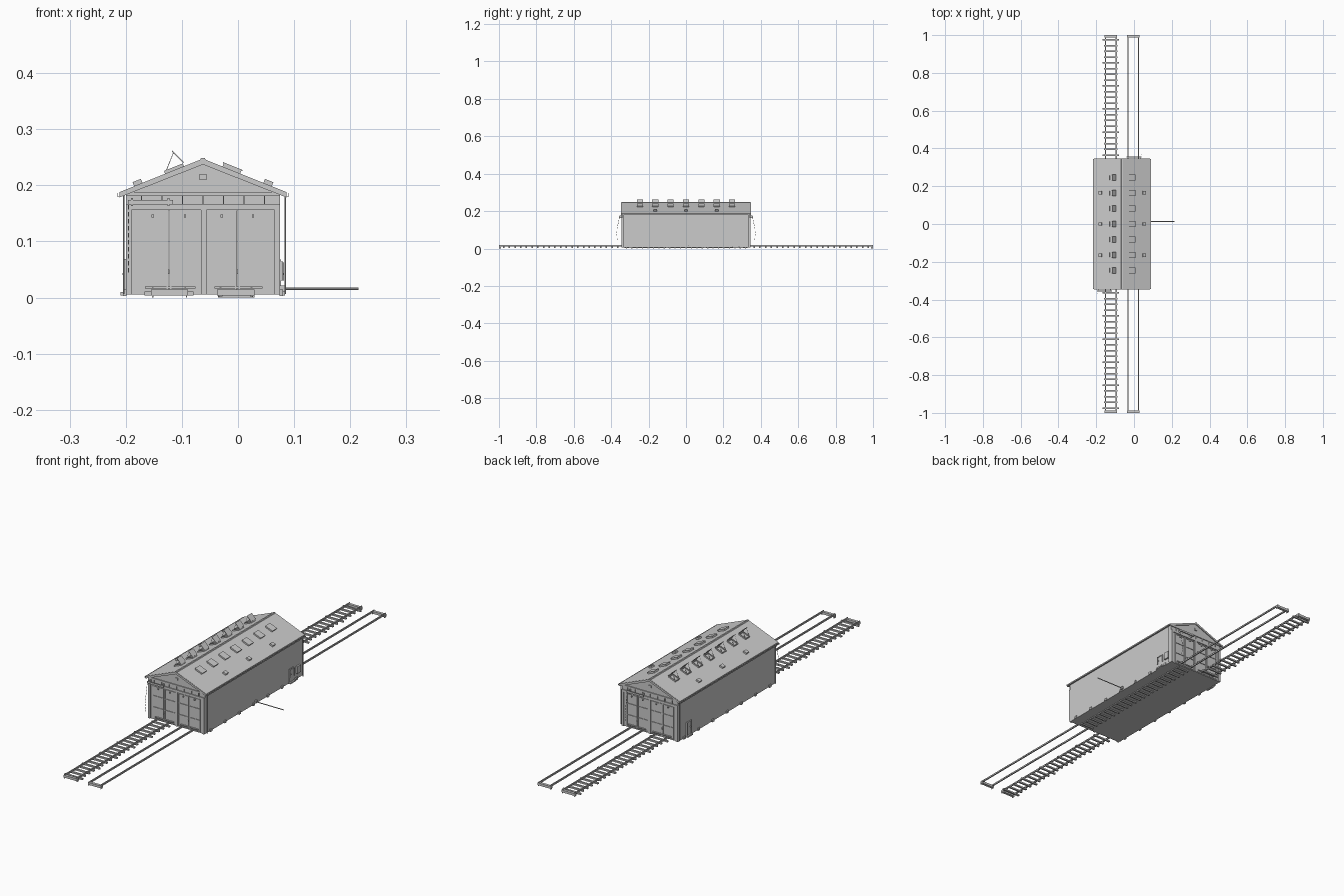
import bpy, bmesh, math
from mathutils import Matrix, Vector

CX = -0.0625                 # ridge line
WX0, WX1, WY = -0.20, 0.075, 0.34
SLOPE = math.atan2(0.06, 0.15)


def add_box(bm, x0, x1, y0, y1, z0, z1, m=None):
    base = Matrix.Translation(((x0+x1)/2, (y0+y1)/2, (z0+z1)/2)) @ Matrix.Diagonal((x1-x0, y1-y0, z1-z0, 1))
    bmesh.ops.create_cube(bm, size=1, matrix=(m @ base) if m else base)


def finish(name, bm):
    bmesh.ops.recalc_face_normals(bm, faces=bm.faces)
    me = bpy.data.meshes.new(name)
    bm.to_mesh(me)
    bm.free()
    ob = bpy.data.objects.new(name, me)
    bpy.context.collection.objects.link(ob)
    return ob


def boxes(name, items):
    bm = bmesh.new()
    for it in items:
        add_box(bm, *it)
    return finish(name, bm)


def prism(name, pts, spans):
    """Extrude an x-z outline along y, once per span."""
    bm = bmesh.new()
    for y0, y1 in spans:
        f = bm.faces.new([bm.verts.new((x, y0, z)) for x, z in pts])
        r = bmesh.ops.extrude_face_region(bm, geom=[f])
        bmesh.ops.translate(bm, vec=(0, y1-y0, 0), verts=[v for v in r['geom'] if isinstance(v, bmesh.types.BMVert)])
    return finish(name, bm)


def rod(bm, a, b, r, n=6):
    a, b = Vector(a), Vector(b)
    d = b - a
    m = Matrix.Translation((a+b)/2) @ d.to_track_quat('Z', 'Y').to_matrix().to_4x4()
    bmesh.ops.create_cone(bm, cap_ends=True, segments=n, radius1=r, radius2=r, depth=d.length, matrix=m)


def on_roof(side, x, y):
    """Frame lying on a roof slope: local x runs down the slope, z is outward."""
    z = 0.247 - abs(x-CX)*math.tan(SLOPE)
    m = Matrix.Translation((x, y, z)) @ Matrix.Rotation(side*SLOPE, 4, 'Y')
    return m @ Matrix.Diagonal((side, 1, 1, 1))


# Floor and walls
boxes("floor", [(WX0, WX1, -WY, WY, 0.005, 0.010)])
boxes("side_walls", [(WX0, WX0+0.006, -WY, WY, 0.006, 0.188), (WX1-0.006, WX1, -WY, WY, 0.006, 0.188)])
boxes("plinth_feet", [(x, x+0.006, y-0.006, y+0.006, 0.003, 0.014)
                      for x in (WX0-0.005, WX1-0.001) for y in [-0.3+0.1*i for i in range(7)]])
ends = [(-WY, -WY+0.006), (WY-0.006, WY)]
prism("gable_walls", [(WX0, 0.155), (WX1, 0.155), (WX1, 0.188), (CX, 0.240), (WX0, 0.188)], ends)
boxes("gate_pillars", [(x0, x1, y0, y1, 0.005, 0.155) for y0, y1 in ends
                       for x0, x1 in ((WX0, -0.18), (-0.066, -0.056), (0.054, WX1))])

# Roof with fascia, ridge cap and gutters
outline = [(-0.211, 0.1845), (-0.211, 0.188), (CX, 0.2475), (0.086, 0.188), (0.086, 0.1845), (CX, 0.243)]
prism("roof", outline, [(-0.345, 0.345)])
fascia = [(x, z-0.006 if i in (0, 4, 5) else z-0.001) for i, (x, z) in enumerate(outline)]
prism("gable_fascia", fascia, [(-0.347, -0.343), (0.343, 0.347)])
prism("ridge_cap", [(CX-0.006, 0.244), (CX-0.003, 0.249), (CX+0.003, 0.249), (CX+0.006, 0.244)], [(-0.345, 0.345)])
bm = bmesh.new()
for x in (-0.2125, 0.0875):
    add_box(bm, x-0.003, x+0.003, -0.345, 0.345, 0.180, 0.181)
    for s in (-1, 1):
        add_box(bm, x+s*0.003-0.0005, x+s*0.003+0.0005, -0.345, 0.345, 0.180, 0.186)
        rod(bm, (x*0.96, s*0.335, 0.182), (x*0.96, s*0.335, 0.006), 0.0015)
finish("gutters_and_pipes", bm)

# Double gates with frames, ribs and hinges on both ends
leaf, trim = [], []
for s in (-1, 1):
    def face(x0, x1, z0, z1, d0, d1):
        a, b = s*(WY+d0), s*(WY+d1)
        return (x0, x1, min(a, b), max(a, b), z0, z1)
    for g0, g1 in ((-0.18, -0.066), (-0.056, 0.054)):
        mid = (g0+g1)/2
        for x0, x1 in ((g0, mid-0.0005), (mid+0.0005, g1)):
            leaf.append(face(x0, x1, 0.006, 0.155, -0.005, 0.0))
            for z in (0.008, 0.058, 0.108, 0.150):
                trim.append(face(x0+0.001, x1-0.001, z, z+0.003, 0, 0.0025))
            for x in (x0+0.001, x1-0.004):
                trim.append(face(x, x+0.003, 0.008, 0.153, 0, 0.0025))
            trim.append(face((x0+x1)/2-0.002, (x0+x1)/2+0.002, 0.143, 0.148, 0, 0.006))
        trim.append(face(mid-0.002, mid+0.001, 0.042, 0.050, 0, 0.006))
        trim.append(face(g0+0.014, g1-0.01, 0.016, 0.020, 0, 0.005))
    # lintel, header band, brackets
    trim.append(face(WX0, WX1, 0.156, 0.166, -0.001, 0.004))
    trim.append(face(WX0, WX1, 0.182, 0.188, -0.001, 0.004))
    for i in range(7):
        x = -0.172 + i*0.0365
        trim.append(face(x-0.001, x+0.001, 0.166, 0.186, 0, 0.004))
    for x in (WX0, -0.066, 0.065):
        trim.append(face(x, x+0.01, 0.005, 0.166, 0, 0.004))
    # gable window frame
    trim.append(face(CX-0.007, CX+0.007, 0.210, 0.219, 0, 0.004))
boxes("gate_leaves", leaf)
boxes("gate_trim", trim)

# Hanging gauge bar with chain: over left track in front, right track behind
bm = bmesh.new()
for s, c, out in ((-1, -0.157, -1), (1, 0.0, 1)):
    y = s*0.355
    add_box(bm, c-0.039, c+0.041, y-0.002, y+0.002, 0.166, 0.174)
    for x in (c-0.032, c+0.033):
        add_box(bm, x-0.002, x+0.002, min(s*WY, y), max(s*WY, y), 0.163, 0.177)
    for i in range(10):
        t = i/10
        yy = s*(0.357 + 0.013*math.sin(t*2.4))
        x = c + out*0.038
        rod(bm, (x, yy, 0.165-0.125*t), (x, yy, 0.157-0.125*t), 0.001)
finish("gauge_bars", bm)

# Roof hatches: closed on right slope, propped open on left; small vents below
rows = [-0.246+0.082*i for i in range(7)]
bm = bmesh.new()
for y in rows:
    m = on_roof(1, -0.012, y)
    add_box(bm, -0.017, 0.017, -0.015, 0.015, -0.002, 0.006, m)
    add_box(bm, -0.019, 0.019, -0.0165, 0.0165, 0.006, 0.008, m)
finish("closed_hatches", bm)
bm = bmesh.new()
for y in rows:
    m = on_roof(-1, -0.113, y)
    for b in ((-0.018, -0.015, -0.015, 0.015), (0.015, 0.018, -0.015, 0.015),
              (-0.018, 0.018, -0.015, -0.012), (-0.018, 0.018, 0.012, 0.015)):
        add_box(bm, *b, -0.002, 0.006, m)
    add_box(bm, -0.015, 0.015, -0.012, 0.012, 0.0005, 0.0015, m)
    lid = Matrix.Translation((-0.107, y, 0.2505)) @ Matrix.Rotation(math.radians(46), 4, 'Y')
    add_box(bm, -0.0145, 0.0145, -0.0165, 0.0165, -0.001, 0.001, lid)
    for s in (-1, 1):
        rod(bm, (-0.128, y+s*0.013, 0.226), (-0.115, y+s*0.013, 0.258), 0.0006, 5)
finish("open_hatches", bm)
bm = bmesh.new()
for y in (-0.165, 0, 0.165):
    for s in (-1, 1):
        m = on_roof(s, CX + s*0.115, y)
        add_box(bm, -0.008, 0.008, -0.009, 0.009, -0.002, 0.008, m)
finish("roof_vents", bm)

# Tracks: rails (I-shape), ties and end beams
bm = bmesh.new()
for x in (-0.152, -0.094, -0.031, 0.024):
    add_box(bm, x-0.0028, x+0.0028, -1, 1, 0.010, 0.0115)
    add_box(bm, x-0.0008, x+0.0008, -1, 1, 0.0115, 0.016)
    add_box(bm, x-0.0016, x+0.0016, -1, 1, 0.016, 0.018)
finish("rails", bm)
ties = []
for s in (-1, 1):
    for i in range(21):
        y, w = s*(0.365+0.0305*i), 0.044 if i % 4 == 0 else 0.036
        ties.append((-0.123-w, -0.123+w, y-0.004, y+0.004, 0.004, 0.0105))
        if i % 2 == 0:
            ties += [(x-0.005, x+0.005, y-0.005, y+0.005, 0.0105, 0.012) for x in (-0.152, -0.094)]
boxes("ties", ties)
beams = []
for c in (-0.122, -0.004):
    for s in (-1, 1):
        y0, y1 = sorted((s*0.988, s*1.0))
        beams.append((c-0.033, c+0.033, y0, y1, 0.004, 0.0145))
        beams += [(c+x-0.001, c+x+0.001, y0, y1, 0, 0.004) for x in (-0.03, 0.03)]
boxes("track_end_beams", beams)

# Inspection pit supports under the right track
pit = [(x-0.003, x+0.003, -0.33, 0.33, 0.002, 0.012) for x in (-0.031, 0.024)]
for i in range(23):
    y = -0.319+0.029*i
    pit.append((-0.036, 0.029, y-0.003, y+0.003, 0.0, 0.006))
boxes("pit_supports", pit)

# Side doors, steps and side pipe
side = []
for x, s in ((WX1, 1), (WX0, -1)):
    def bx(d0, d1, *r):
        a, b = x+s*d0, x+s*d1
        return (min(a, b), max(a, b)) + r
    z0, z1 = (0.03, 0.063) if s > 0 else (0.010, 0.068)
    side += [bx(0, 0.002, 0.252, 0.282, 0.010, 0.068), bx(0, 0.005, 0.250, 0.253, z0, z1),
             bx(0, 0.005, 0.281, 0.284, z0, z1), bx(0, 0.005, 0.250, 0.284, z1-0.002, z1+0.001),
             bx(0, 0.006, 0.257, 0.259, 0.040, 0.044), bx(0, 0.009, 0.248, 0.286, 0.004, 0.010)]
side.append((WX1, WX1+0.007, 0.30, 0.325, 0.03, 0.062))
boxes("side_doors", side)
bm = bmesh.new()
rod(bm, (WX1-0.003, 0.013, 0.0155), (0.215, 0.013, 0.0155), 0.002, 8)
add_box(bm, WX1, WX1+0.008, 0.007, 0.019, 0.010, 0.021)
finish("side_pipe", bm)
